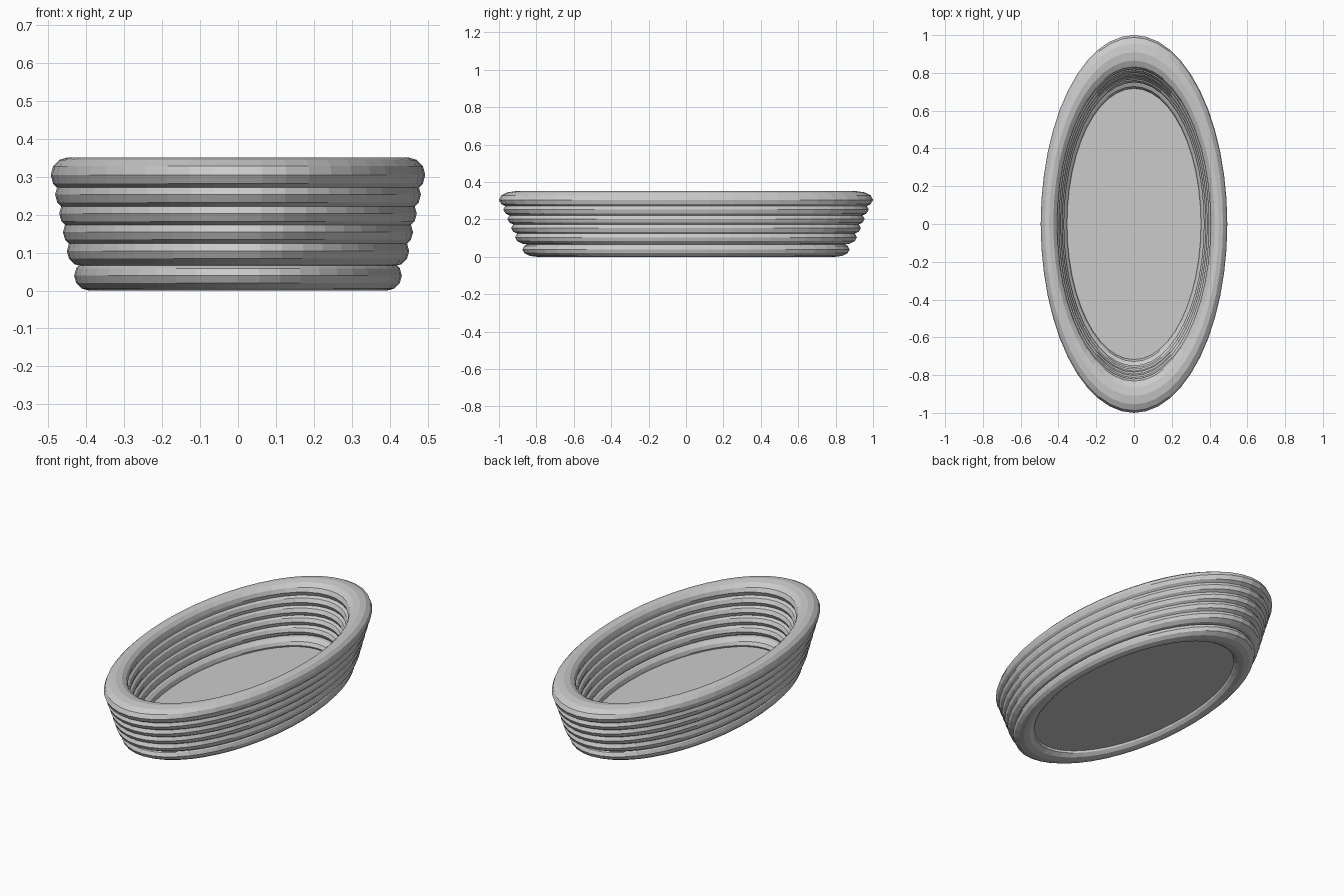
import bpy
import bmesh
from math import cos, sin, pi

if "Cube" in bpy.data.objects:
    bpy.data.objects.remove(bpy.data.objects["Cube"])

ASPECT = 0.494        # oval width / length
SEGMENTS, SIDES = 48, 12


def oval_ring(name, outer, z, half_height):
    """Flattened torus coil; outer is the half-length along y."""
    inner = outer * 0.82
    major, minor = (outer + inner) / 2, (outer - inner) / 2
    bpy.ops.mesh.primitive_torus_add(
        major_radius=major, minor_radius=minor,
        major_segments=SEGMENTS, minor_segments=SIDES, location=(0, 0, z))
    ob = bpy.context.object
    ob.name = name
    ob.scale = (ASPECT, 1, half_height / minor)
    bpy.ops.object.transform_apply(location=False, rotation=False, scale=True)
    return ob


# Stacked wall coils: (outer half-length, centre height, half height)
coils = [
    (0.875, 0.039, 0.039),
    (0.914, 0.104, 0.040),
    (0.935, 0.154, 0.040),
    (0.955, 0.203, 0.041),
    (0.977, 0.253, 0.042),
]
for i, (outer, z, h) in enumerate(coils):
    oval_ring(f"wall_coil_{i + 1}", outer, z, h)

# Thicker rim
oval_ring("rim", 1.0, 0.305, 0.046)

# Flat oval floor, set inside the lowest coil
bm = bmesh.new()
r = 0.728
bm.faces.new([bm.verts.new((r * ASPECT * cos(2 * pi * k / SEGMENTS),
                            r * sin(2 * pi * k / SEGMENTS), 0.03))
              for k in range(SEGMENTS)])
mesh = bpy.data.meshes.new("floor")
bm.to_mesh(mesh)
bm.free()
bpy.context.collection.objects.link(bpy.data.objects.new("floor", mesh))
